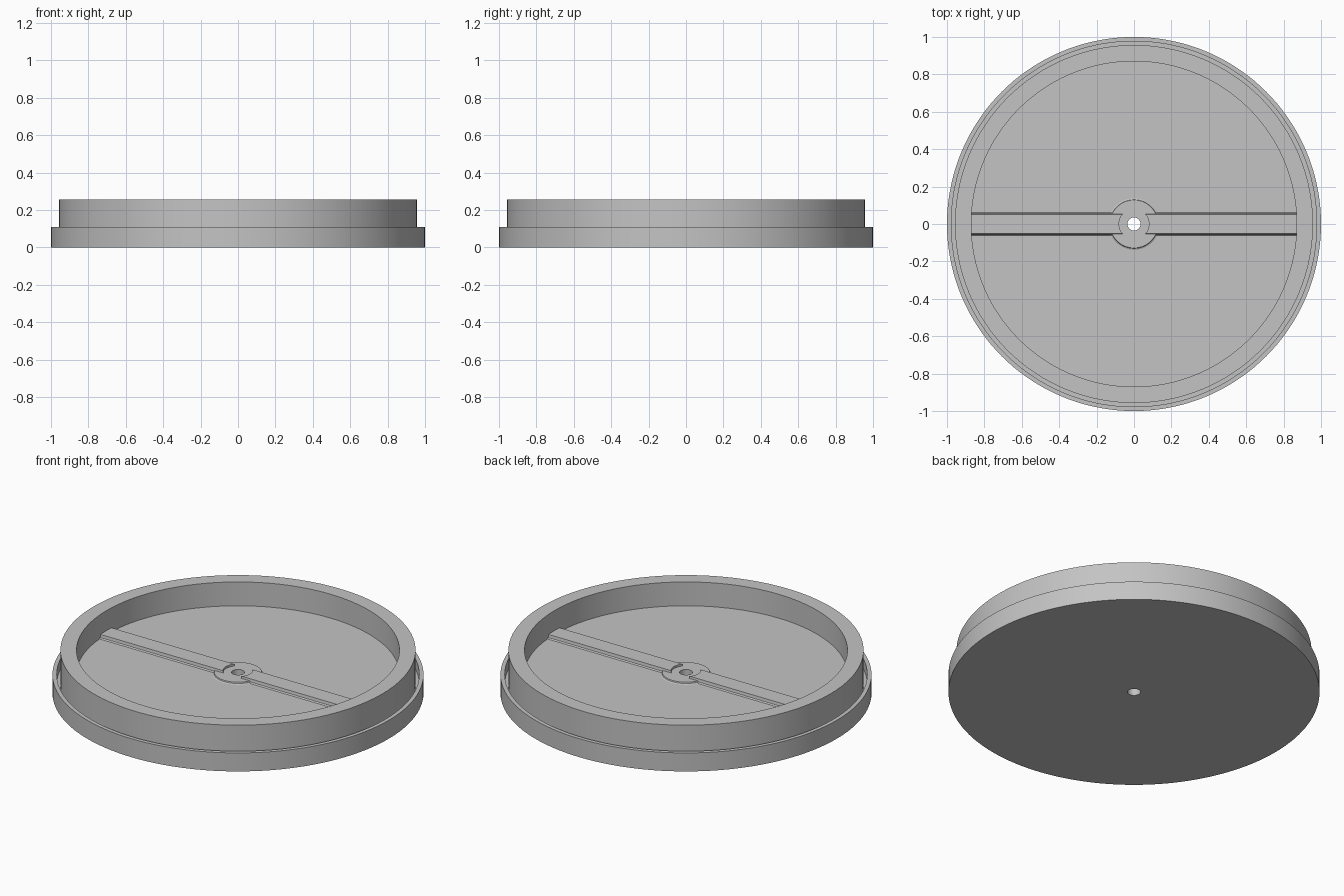
import bpy, bmesh, math

if "Cube" in bpy.data.objects:
    bpy.data.objects.remove(bpy.data.objects["Cube"], do_unlink=True)

grey = bpy.data.materials.new("plain grey")
grey.use_nodes = True
grey.diffuse_color = (0.55, 0.55, 0.55, 1)
grey.node_tree.nodes["Principled BSDF"].inputs["Base Color"].default_value = grey.diffuse_color

SEGMENTS = 144
FLOOR, HUB_TOP, BAR_TOP = 0.113, 0.124, 0.136
HOLE, WALL_IN, WALL_OUT, RIM_IN = 0.035, 0.87, 0.957, 0.977


def finish(name, bm):
    bmesh.ops.recalc_face_normals(bm, faces=bm.faces)
    mesh = bpy.data.meshes.new(name)
    bm.to_mesh(mesh)
    bm.free()
    mesh.materials.append(grey)
    mesh.shade_smooth()
    mesh.set_sharp_from_angle(angle=math.radians(30))
    obj = bpy.data.objects.new(name, mesh)
    bpy.context.collection.objects.link(obj)
    return obj


def lathe(name, profile):
    """Turn a closed (radius, height) profile around the z axis."""
    bm = bmesh.new()
    rings = []
    for i in range(SEGMENTS):
        a = math.tau * i / SEGMENTS
        rings.append([bm.verts.new((r * math.cos(a), r * math.sin(a), z)) for r, z in profile])
    n = len(profile)
    for i, ring in enumerate(rings):
        after = rings[(i + 1) % SEGMENTS]
        for j in range(n):
            k = (j + 1) % n
            bm.faces.new((ring[j], after[j], after[k], ring[k]))
    return finish(name, bm)


# Base plate with outer lip, narrow groove and tall inner wall
lathe("lid_body", [
    (HOLE, 0), (1, 0), (1, 0.11), (RIM_IN, 0.11), (RIM_IN, 0.05),
    (WALL_OUT, 0.05), (WALL_OUT, 0.255), (WALL_IN, 0.255),
    (WALL_IN, FLOOR), (HOLE, FLOOR)])

# Low disc around the centre hole, with a flared foot
lathe("hub_disc", [
    (HOLE, FLOOR - 0.01), (0.137, FLOOR - 0.01), (0.137, FLOOR),
    (0.13, FLOOR + 0.004), (0.128, HUB_TOP), (HOLE, HUB_TOP)])


def bar_half(name, side):
    """Raised bar from the hub recess to the wall, with flared feet."""
    foot = [(-0.062, FLOOR - 0.005), (-0.062, FLOOR), (-0.055, FLOOR + 0.006), (-0.052, BAR_TOP)]
    top = [(0.052 * i / 6, BAR_TOP) for i in range(-5, 6)]
    section = foot + top + [(-y, z) for y, z in reversed(foot)]
    bm = bmesh.new()
    rows = []
    for y, z in section:
        xs = [math.sqrt(r * r - y * y) for r in (0.08, WALL_IN + 0.002)]
        rows.append([bm.verts.new((side * x, y, z)) for x in xs])
    for a, b in zip(rows, rows[1:] + rows[:1]):
        bm.faces.new((a[0], a[1], b[1], b[0]))
    # End walls: join each left point to its mirrored right point
    for end in (0, 1):
        pts = [row[end] for row in rows]
        low = [bm.verts.new((v.co.x, v.co.y, FLOOR - 0.005)) for v in pts[3:-3]]
        for i in range(len(low) - 1):
            bm.faces.new((pts[3 + i], pts[4 + i], low[i + 1], low[i]))
        bm.faces.new(pts[:4] + [low[0]])
        bm.faces.new(pts[-4:] + [low[-1]])
    return finish(name, bm)


bar_half("left_bar", 1)
bar_half("right_bar", -1)
